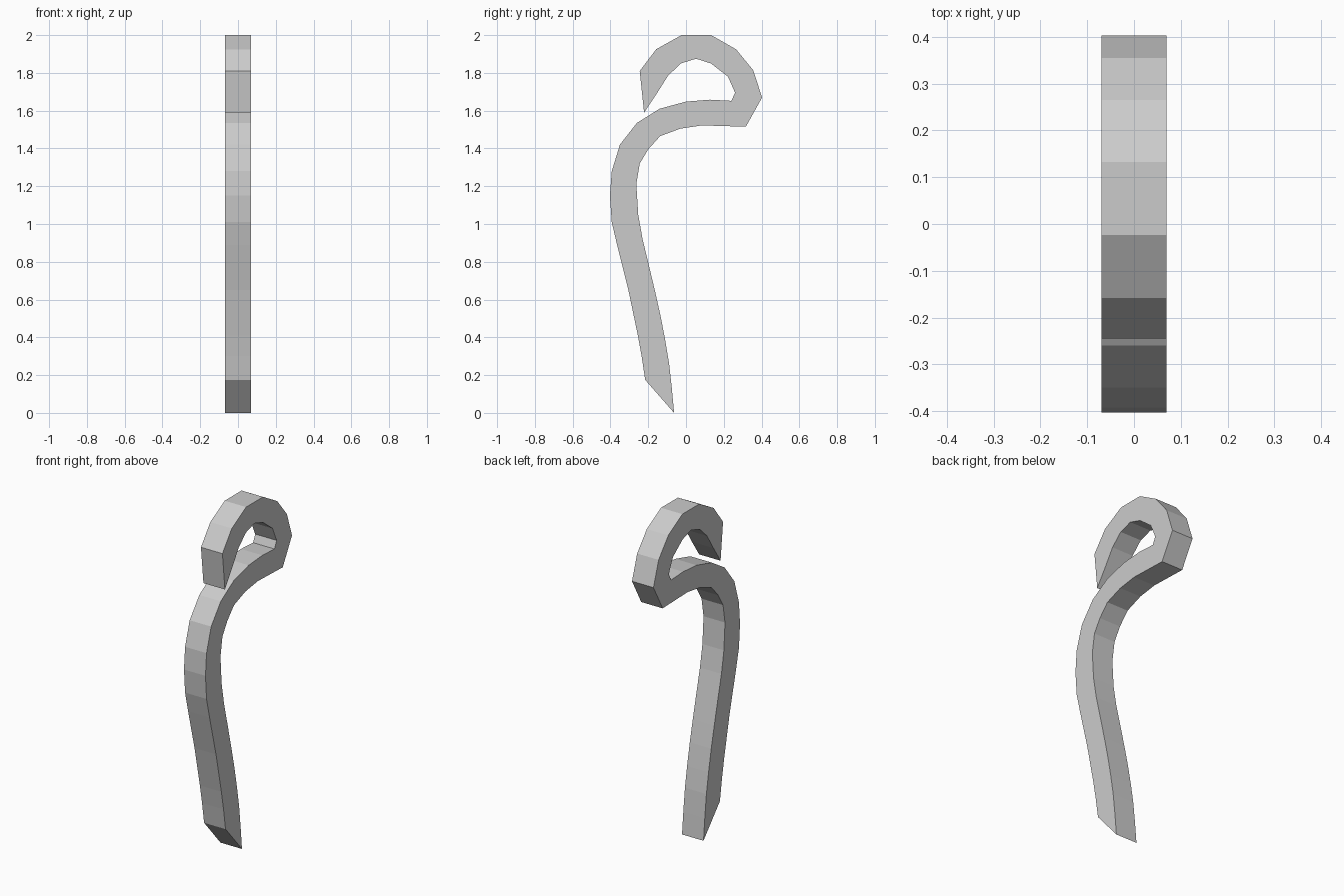
import bpy, bmesh

HALF_WIDTH = 0.07

# Side outline (y, z): lower/right edge of the stem, then the outside of the curl to its tip
stem_right = [(-.063, 0), (-.075, .13), (-.09, .265), (-.11, .385), (-.135, .515),
              (-.163, .64), (-.195, .775), (-.23, .92), (-.253, 1.05), (-.263, 1.21),
              (-.245, 1.32), (-.2, 1.395), (-.137, 1.465), (-.03, 1.505), (.085, 1.522)]
curl_outside = [(.317, 1.515), (.403, 1.67), (.355, 1.815), (.265, 1.925), (.133, 2.0),
                (-.024, 2.0), (-.158, 1.925), (-.245, 1.81), (-.222, 1.59)]
# Inside of the curl back round, then the upper/left edge of the stem to the foot
curl_inside = [(-.155, 1.69), (-.095, 1.785), (-.027, 1.85), (.053, 1.875),
               (.132, 1.85), (.222, 1.78), (.26, 1.695), (.24, 1.652)]
stem_left = [(.127, 1.658), (0, 1.648), (-.14, 1.61), (-.26, 1.535), (-.35, 1.42),
             (-.393, 1.28), (-.403, 1.15), (-.393, 1.01), (-.365, .89), (-.335, .77),
             (-.305, .65), (-.28, .53), (-.255, .41), (-.235, .3), (-.216, .175)]
outline = stem_right + curl_outside + curl_inside + stem_left

# Fill the outline and extrude it across the width
bm = bmesh.new()
face = bm.faces.new([bm.verts.new((-HALF_WIDTH, y, z)) for y, z in outline])
result = bmesh.ops.extrude_face_region(bm, geom=[face], use_keep_orig=True)
moved = [g for g in result["geom"] if isinstance(g, bmesh.types.BMVert)]
bmesh.ops.translate(bm, verts=moved, vec=(2 * HALF_WIDTH, 0, 0))
bmesh.ops.recalc_face_normals(bm, faces=bm.faces)

mesh = bpy.data.meshes.new("curled_strip")
bm.to_mesh(mesh)
bm.free()
bpy.context.collection.objects.link(bpy.data.objects.new("curled_strip", mesh))
